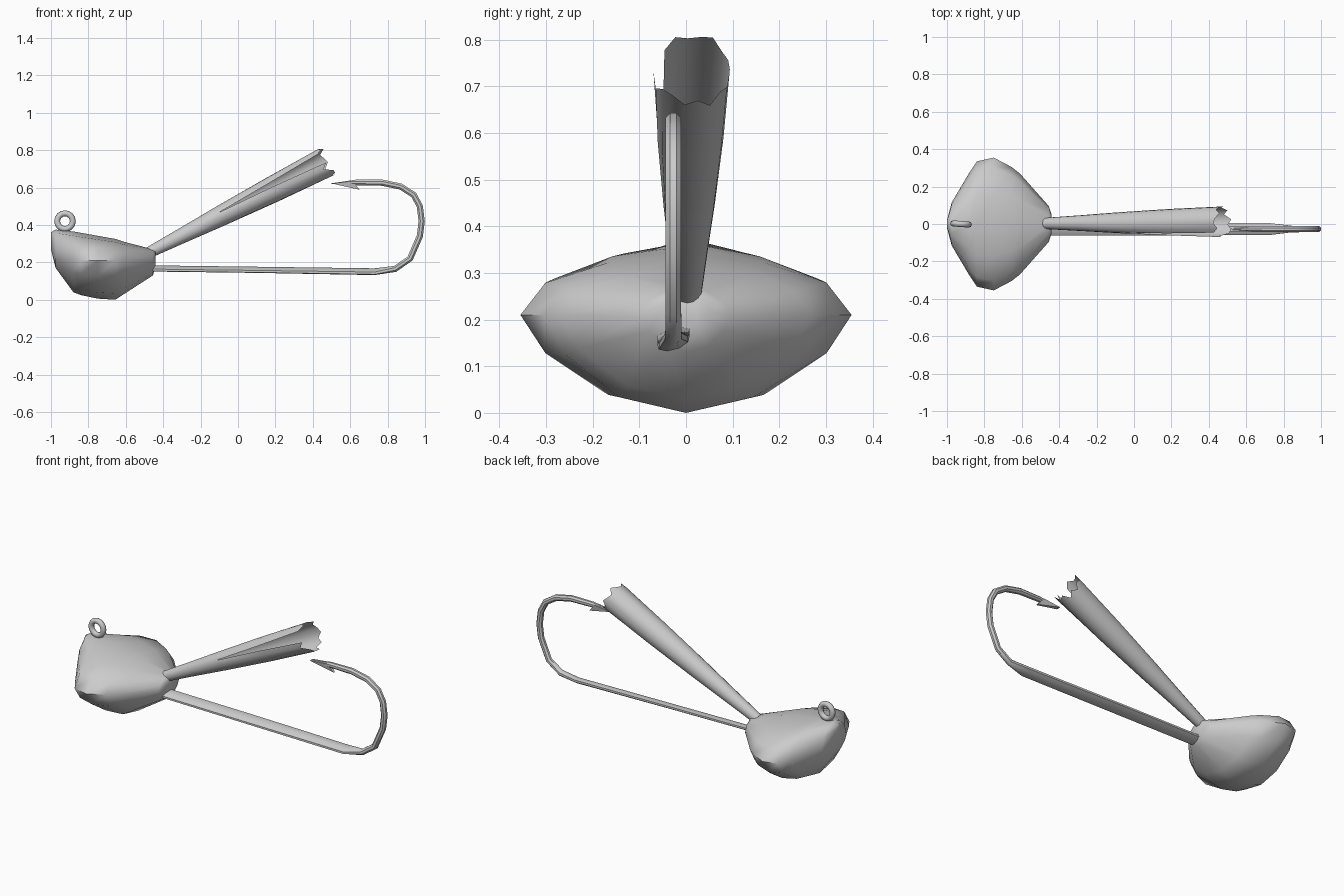
import bpy, bmesh, math
from mathutils import Vector

if "Cube" in bpy.data.objects:
    bpy.data.objects.remove(bpy.data.objects["Cube"])


def make_object(name, rings, closed=True, cap_start=True, cap_end=True, angle=40):
    """Skin a list of equal-length point rings into one mesh object."""
    bm = bmesh.new()
    rows = [[bm.verts.new(p) for p in ring] for ring in rings]
    n = len(rows[0])
    for a, b in zip(rows, rows[1:]):
        for i in range(n if closed else n - 1):
            j = (i + 1) % n
            bm.faces.new((a[i], a[j], b[j], b[i]))
    if cap_start:
        bm.faces.new(rows[0][::-1])
    if cap_end:
        bm.faces.new(rows[-1])
    bmesh.ops.remove_doubles(bm, verts=bm.verts, dist=0.0005)
    bmesh.ops.recalc_face_normals(bm, faces=bm.faces)
    mesh = bpy.data.meshes.new(name)
    bm.to_mesh(mesh)
    bm.free()
    ob = bpy.data.objects.new(name, mesh)
    bpy.context.collection.objects.link(ob)
    bpy.ops.object.select_all(action='DESELECT')
    ob.select_set(True)
    bpy.context.view_layer.objects.active = ob
    bpy.ops.object.shade_smooth_by_angle(angle=math.radians(angle))
    return ob


# Weighted head: lens-shaped sections along x (x, half width, bottom, middle, top)
half = [(0, 1), (.47, .85), (.85, .52), (1, 0), (.85, -.4), (.47, -.84), (0, -1)]
section = half + [(-y, z) for y, z in half[-2:0:-1]]
stations = [(-1.0, .02, .27, .32, .36), (-.975, .115, .17, .25, .375),
            (-.88, .275, .04, .215, .365), (-.84, .335, .025, .21, .358),
            (-.75, .355, .006, .21, .342), (-.655, .305, 0, .21, .325),
            (-.61, .27, .03, .21, .31), (-.455, .095, .13, .205, .27),
            (-.44, .05, .18, .22, .262)]
make_object("weighted_head", [
    [(x, w * u, m + v * ((t - m) if v > 0 else (m - b))) for u, v in section]
    for x, w, b, m, t in stations], angle=60)

# Line eye: small ring standing on the nose
bpy.ops.mesh.primitive_torus_add(major_segments=16, minor_segments=8,
                                 major_radius=.042, minor_radius=.016,
                                 location=(-.925, 0, .42),
                                 rotation=(math.radians(90), 0, math.radians(-4)))
bpy.context.object.name = "line_eye"
bpy.ops.object.shade_smooth_by_angle(angle=math.radians(50))

# Hook wire: flattened shank, round bend (x, z, half width, half thickness)
path = [(-.52, .168, .037, .014), (.1, .16, .037, .014), (.73, .15, .034, .016),
        (.84, .165, .019, .018), (.92, .22, .018, .018), (.972, .34, .018, .018),
        (.982, .42, .018, .018), (.972, .5, .018, .018), (.94, .56, .018, .018),
        (.87, .605, .018, .018), (.77, .626, .018, .018), (.63, .627, .016, .016),
        (.5, .621, .002, .002)]
rings = []
for k, (x, z, ry, rn) in enumerate(path):
    p, q = path[max(k - 1, 0)], path[min(k + 1, len(path) - 1)]
    d = Vector((q[0] - p[0], 0, q[1] - p[1])).normalized()
    normal = Vector((-d.z, 0, d.x))
    tilt = .25 if ry > .03 else 0
    ring = []
    for i in range(8):
        a = math.tau * (i + .5) / 8
        y = ry * math.cos(a)
        ring.append(Vector((x, y - .027, z)) + normal * (rn * math.sin(a) + tilt * y))
    rings.append(ring)
make_object("hook_wire", rings)

# Barb: wedge behind the point
make_object("hook_barb", [[(.50, -.027 + s, .622), (.61, -.027 + s, .634),
                           (.63, -.027 + s, .612), (.652, -.027 + s * .4, .588)]
                          for s in (-.014, .014)], angle=30)

# Weed guard: flared tube split along its front side, with a ragged mouth
start, end = Vector((-.475, .003, .253)), Vector((.47, .012, .735))
axis = (end - start).normalized()
side = Vector((0, 1, 0))
up = Vector((-axis.z, 0, axis.x))
ragged = [0, -.03, .015, .02, -.005, .015, -.025, .005, -.02, .01, .0, -.01, .02, .0, -.01, .01, -.02]
rings = []
for t, r in ((0, .03), (.2, .042), (.4, .055), (.7, .071), (1, .082)):
    gap = math.radians(23) * max(0, (t - .4) / .6)
    centre = start.lerp(end, t)
    ring = []
    for i in range(17):
        # Angles run from one lip of the slit round the back to the other
        a = math.radians(180 - 22) + gap + (math.tau - 2 * gap) * i / 16
        slide = axis * (ragged[i] if t == 1 else 0)
        ring.append(centre + side * r * math.cos(a) + up * r * math.sin(a) + slide)
    rings.append(ring)
make_object("weed_guard", rings, closed=False, cap_end=False, angle=50)
